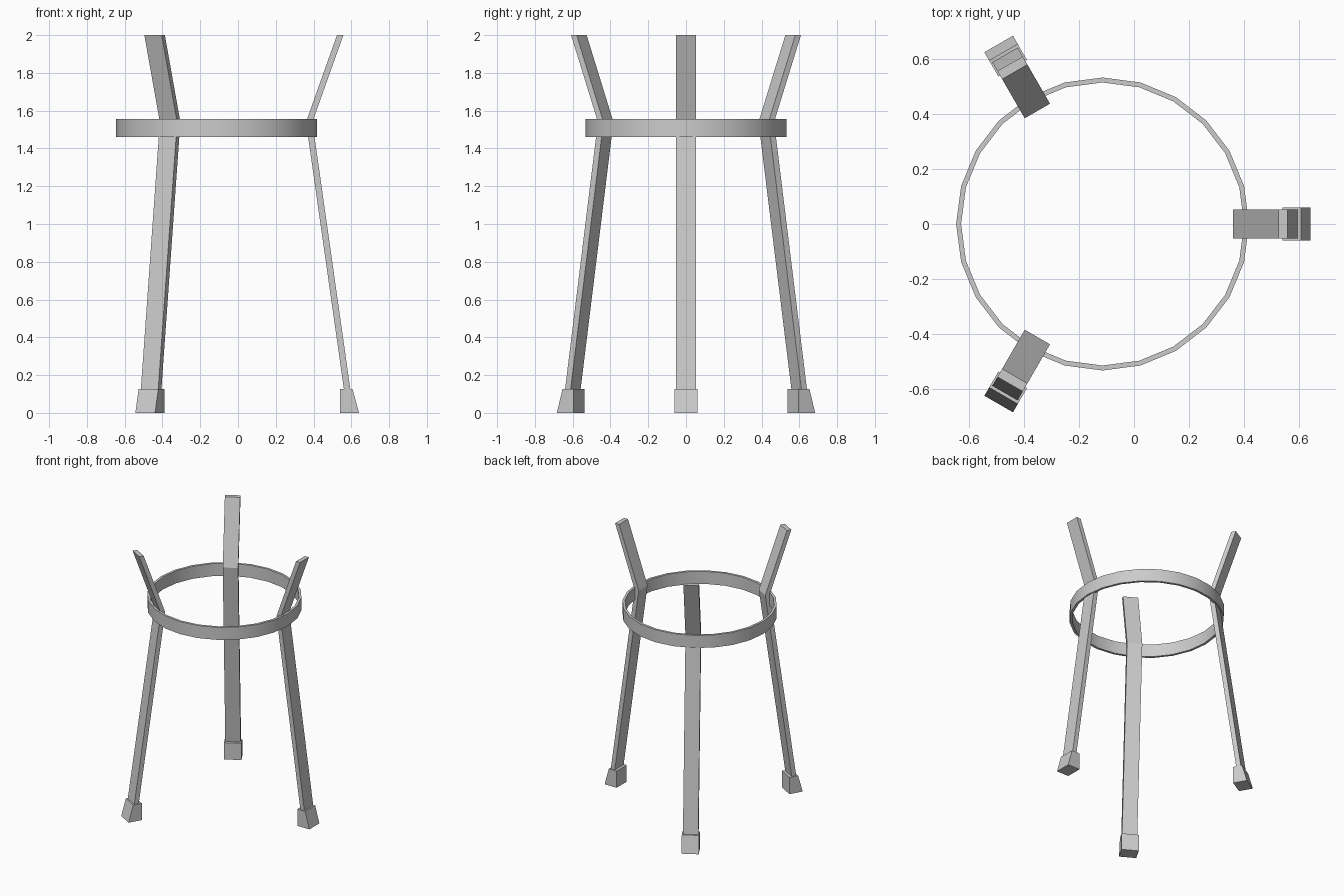
import bpy, bmesh
from math import cos, sin, pi, radians
from mathutils import Matrix

if "Cube" in bpy.data.objects:
    bpy.data.objects.remove(bpy.data.objects["Cube"])

CX = -0.114  # stand axis
AXIS = Matrix.Translation((CX, 0, 0))


def finish(bm, name):
    bmesh.ops.recalc_face_normals(bm, faces=bm.faces)
    me = bpy.data.meshes.new(name)
    bm.to_mesh(me)
    bm.free()
    ob = bpy.data.objects.new(name, me)
    bpy.context.collection.objects.link(ob)
    return ob


def strip(name, sections, half_width, angle):
    """Bar made of (inner x, outer x, z) sections, turned about the stand axis."""
    bm = bmesh.new()
    rings = []
    for a, b, z in sections:
        rings.append([bm.verts.new((x - CX, y, z)) for x, y in
                      ((a, -half_width), (b, -half_width), (b, half_width), (a, half_width))])
    for lo, hi in zip(rings, rings[1:]):
        for i in range(4):
            j = (i + 1) % 4
            bm.faces.new((lo[i], lo[j], hi[j], hi[i]))
    bm.faces.new(rings[0][::-1])
    bm.faces.new(rings[-1])
    bm.transform(AXIS @ Matrix.Rotation(angle, 4, 'Z'))
    return finish(bm, name)


# three bent legs with tapered feet
for k in range(3):
    ang = radians(120 * k)
    strip(f"leg_{k + 1}", [(0.563, 0.597, 0.11), (0.36, 0.394, 1.54), (0.524, 0.558, 2.0)], 0.053, ang)
    strip(f"foot_{k + 1}", [(0.54, 0.641, 0.0), (0.54, 0.606, 0.127)], 0.06, ang)

# flat hoop around the legs, 24 sides
N = 24
bm = bmesh.new()
profile = ((0.514, 1.46), (0.532, 1.46), (0.532, 1.555), (0.514, 1.555))
hoop = [[bm.verts.new((CX + r * cos(2 * pi * i / N), r * sin(2 * pi * i / N), z))
         for r, z in profile] for i in range(N)]
for i in range(N):
    a, b = hoop[i], hoop[(i + 1) % N]
    for j in range(4):
        m = (j + 1) % 4
        bm.faces.new((a[j], b[j], b[m], a[m]))
ring = finish(bm, "support_ring")
bpy.context.view_layer.objects.active = ring
ring.select_set(True)
bpy.ops.object.shade_smooth_by_angle(angle=radians(30))
